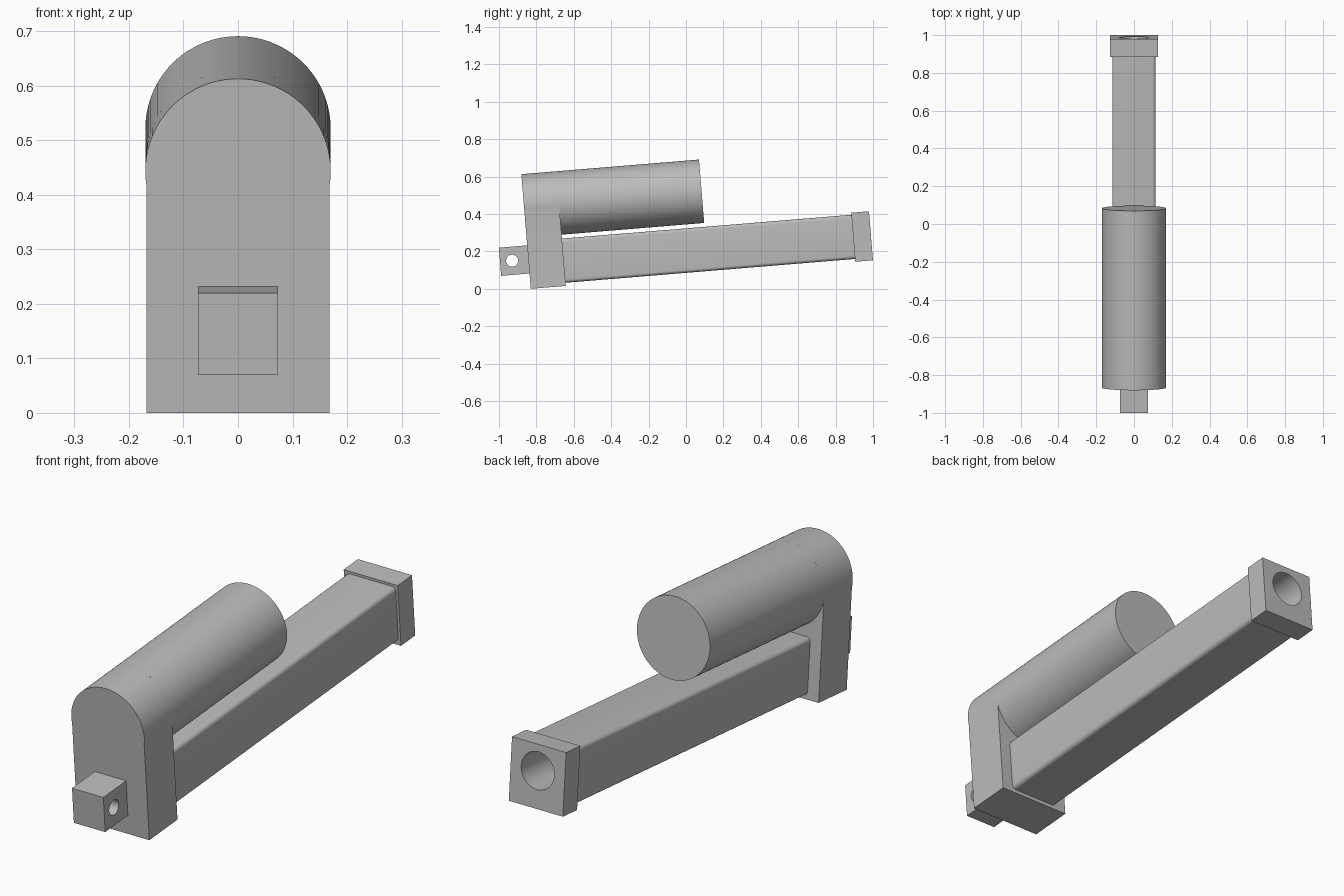
import bpy, bmesh, math
from mathutils import Matrix, Vector

cube = bpy.data.objects.get("Cube")
if cube:
    bpy.data.objects.remove(cube, do_unlink=True)

grey = bpy.data.materials.new("plain grey")
grey.use_nodes = True
GREY = (0.5, 0.5, 0.5, 1)
grey.diffuse_color = GREY
grey.node_tree.nodes["Principled BSDF"].inputs["Base Color"].default_value = GREY

# The whole actuator is tilted nose-up about x
TILT = Matrix.Translation((0, -0.83, 0)) @ Matrix.Rotation(math.radians(4.7), 4, "X")


def extrude(name, outline, start, end, axis="y", open_start=False):
    """Extrude a closed outline of (across, up) points along the y or x axis."""
    bm = bmesh.new()

    def place(p, d):
        return Vector((p[0], d, p[1])) if axis == "y" else Vector((d, p[0], p[1]))

    a = [bm.verts.new(place(p, start)) for p in outline]
    b = [bm.verts.new(place(p, end)) for p in outline]
    n = len(outline)
    for i in range(n):
        j = (i + 1) % n
        bm.faces.new((a[i], a[j], b[j], b[i]))
    bm.faces.new(b)
    if not open_start:
        bm.faces.new(a)
    bmesh.ops.recalc_face_normals(bm, faces=bm.faces)
    bm.transform(TILT)
    mesh = bpy.data.meshes.new(name)
    bm.to_mesh(mesh)
    bm.free()
    mesh.materials.append(grey)
    obj = bpy.data.objects.new(name, mesh)
    bpy.context.collection.objects.link(obj)
    return obj


def arc(cx, cz, r, a0=0.0, a1=2 * math.pi, steps=64, closed=True):
    count = steps if closed else steps + 1
    return [(cx + r * math.cos(a0 + (a1 - a0) * i / steps),
             cz + r * math.sin(a0 + (a1 - a0) * i / steps)) for i in range(count)]


def rect(hw, z0, z1):
    return [(-hw, z0), (hw, z0), (hw, z1), (-hw, z1)]


def rounded_rect(hw, z0, z1, r):
    corners = [(hw - r, z1 - r), (r - hw, z1 - r), (r - hw, z0 + r), (hw - r, z0 + r)]
    pts = []
    for k, (x, z) in enumerate(corners):
        pts += arc(x, z, r, k * math.pi / 2, (k + 1) * math.pi / 2, 6, False)
    return pts


def cut(obj, cutter):
    mod = obj.modifiers.new("hole", "BOOLEAN")
    mod.operation = "DIFFERENCE"
    mod.solver = "EXACT"
    mod.object = cutter
    bpy.context.view_layer.objects.active = obj
    bpy.ops.object.modifier_apply(modifier=mod.name)


# Gear housing: straight sides running into the motor's round top
R, MOTOR_Z, HALF = 0.17, 0.445, 0.168
dip = math.acos(HALF / R)
housing = extrude("gear_housing",
                  [(-HALF, 0), (HALF, 0)]
                  + arc(0, MOTOR_Z, R, -dip, math.pi + dip, 64, False), 0, 0.188)

# Motor barrel continues the round top
motor = extrude("motor_barrel", arc(0, MOTOR_Z, R, steps=96), 0.188, 0.953, open_start=True)

# Outer tube with softened long edges, and its square end collar
tube = extrude("outer_tube", rounded_rect(0.115, 0.017, 0.254, 0.018), 0.188, 1.741)
collar = extrude("end_collar", rect(0.126, 0.002, 0.265), 1.741, 1.836)

# Rear mounting lug
lug = extrude("mounting_lug", rect(0.073, 0.082, 0.233), -0.152, 0)

# Bore through the collar and into the tube, pin hole across the lug
bore = extrude("bore_cutter", arc(0, 0.158, 0.077), 1.2, 2.0)
pin = extrude("pin_cutter", arc(-0.087, 0.158, 0.032, steps=48), -0.2, 0.2, axis="x")
cut(tube, bore)
cut(collar, bore)
cut(lug, pin)
for cutter in (bore, pin):
    cutter.hide_render = True
    bpy.data.objects.remove(cutter, do_unlink=True)

# Smooth curved walls, keep corners sharp
for obj in (housing, motor, tube, collar, lug):
    bpy.ops.object.select_all(action="DESELECT")
    obj.select_set(True)
    bpy.context.view_layer.objects.active = obj
    bpy.ops.object.shade_smooth_by_angle(angle=math.radians(30))
